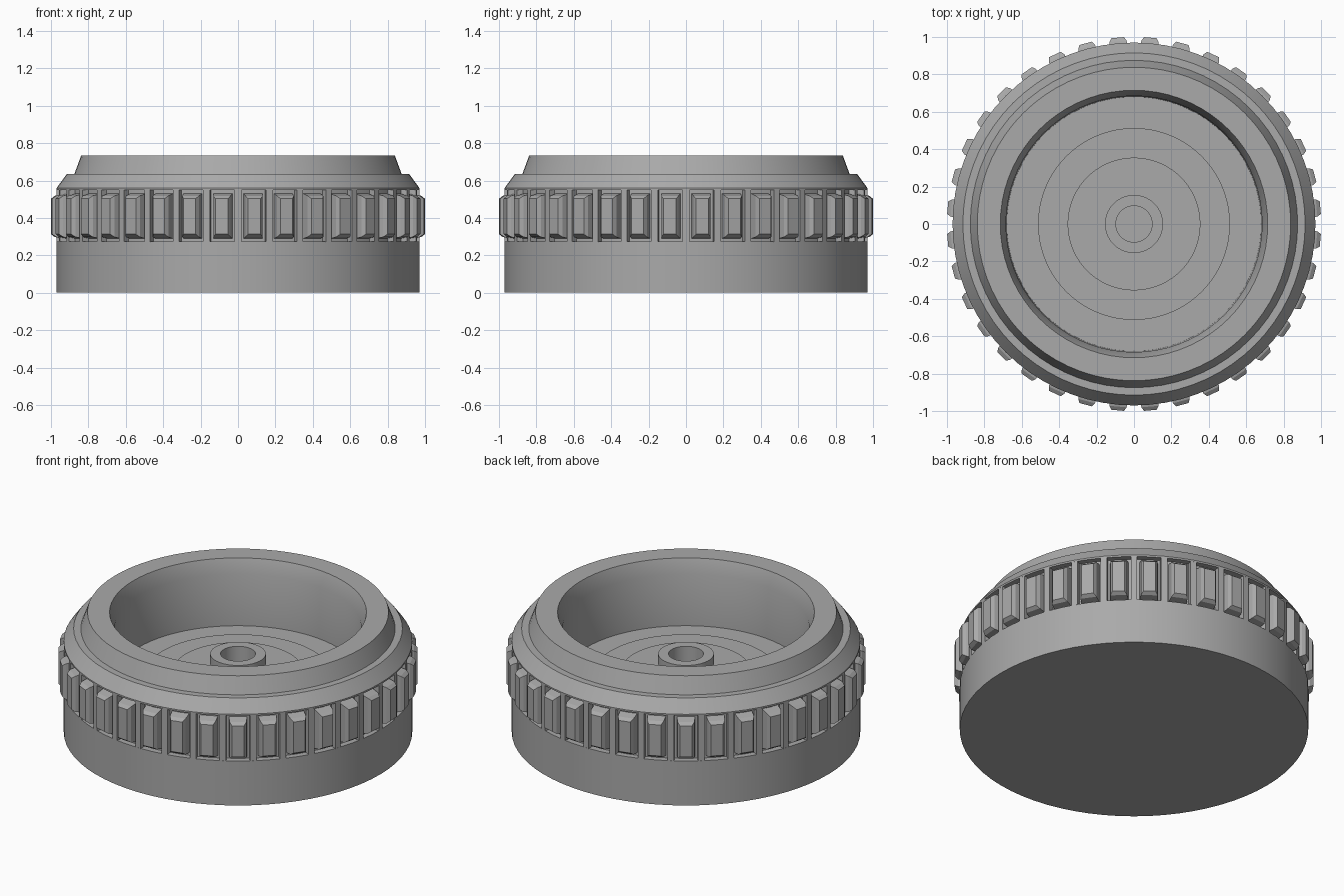
import bpy
import bmesh
from math import pi, sin, cos, radians
from mathutils import Matrix, Vector

cube = bpy.data.objects.get("Cube")
if cube:
    bpy.data.objects.remove(cube)

TEETH = 36
SEGMENTS = 72
STEP = 2 * pi / TEETH
RECESS_R = 0.935
RECESS_Z = (0.273, 0.55)

grey = bpy.data.materials.new("plain grey")
grey.use_nodes = True
colour = (0.4, 0.4, 0.4, 1)
grey.diffuse_color = colour
grey.node_tree.nodes["Principled BSDF"].inputs["Base Color"].default_value = colour


def finish(name, bm, smooth=False):
    bmesh.ops.remove_doubles(bm, verts=bm.verts, dist=1e-5)
    bmesh.ops.recalc_face_normals(bm, faces=bm.faces)
    mesh = bpy.data.meshes.new(name)
    bm.to_mesh(mesh)
    bm.free()
    mesh.materials.append(grey)
    obj = bpy.data.objects.new(name, mesh)
    bpy.context.collection.objects.link(obj)
    if smooth:
        bpy.ops.object.select_all(action="DESELECT")
        obj.select_set(True)
        bpy.context.view_layer.objects.active = obj
        bpy.ops.object.shade_smooth_by_angle(angle=radians(25))
    return obj


def lathe(name, profile):
    """Turn a radius/height profile around the z axis."""
    bm = bmesh.new()
    verts = [bm.verts.new((r, 0, z)) for r, z in profile]
    edges = [bm.edges.new(pair) for pair in zip(verts, verts[1:])]
    bmesh.ops.spin(bm, geom=verts + edges, cent=(0, 0, 0), axis=(0, 0, 1),
                   angle=2 * pi, steps=SEGMENTS, use_merge=True)
    return finish(name, bm, smooth=True)


def add_block(bm, angle, layers):
    """Stack rectangles (radius, half width, low z, high z) outwards."""
    turn = Matrix.Rotation(angle, 4, "Z")
    rings = []
    for r, w, low, high in layers:
        corners = ((-w, low), (w, low), (w, high), (-w, high))
        rings.append([bm.verts.new(turn @ Vector((r, y, z))) for y, z in corners])
    for a, b in zip(rings, rings[1:]):
        for i in range(4):
            j = (i + 1) % 4
            bm.faces.new((a[i], a[j], b[j], b[i]))
    bm.faces.new(rings[0][::-1])
    bm.faces.new(rings[-1])


# Turned body: base, grip recess, stepped collar, bowl and terraced floor
low, high = RECESS_Z
lathe("body", [
    (0, 0), (0.97, 0), (0.97, low), (RECESS_R, low), (RECESS_R, high),
    (0.97, high), (0.97, 0.56), (0.915, 0.635), (0.875, 0.635),
    (0.838, 0.735), (0.715, 0.735), (0.685, 0.65), (0.68, 0.335),
    (0.513, 0.335), (0.513, 0.36), (0.355, 0.36), (0.355, 0.385), (0, 0.385),
])

# Hollow centre hub
lathe("centre_hub", [
    (0.155, 0.38), (0.155, 0.48), (0.097, 0.48), (0.097, 0.386), (0, 0.386),
])

# Raised grip teeth around the recess
bm = bmesh.new()
for i in range(TEETH):
    add_block(bm, (i + 0.5) * STEP, [
        (0.925, 0.052, 0.288, 0.532),
        (0.98, 0.046, 0.298, 0.518),
        (1.0, 0.034, 0.313, 0.503),
    ])
finish("grip_teeth", bm)

# Thin ribs dividing the recess between teeth
bm = bmesh.new()
for i in range(TEETH):
    add_block(bm, i * STEP, [
        (0.925, 0.018, low - 0.002, high + 0.002),
        (0.9695, 0.018, low - 0.002, high + 0.002),
    ])
finish("grip_ribs", bm)
